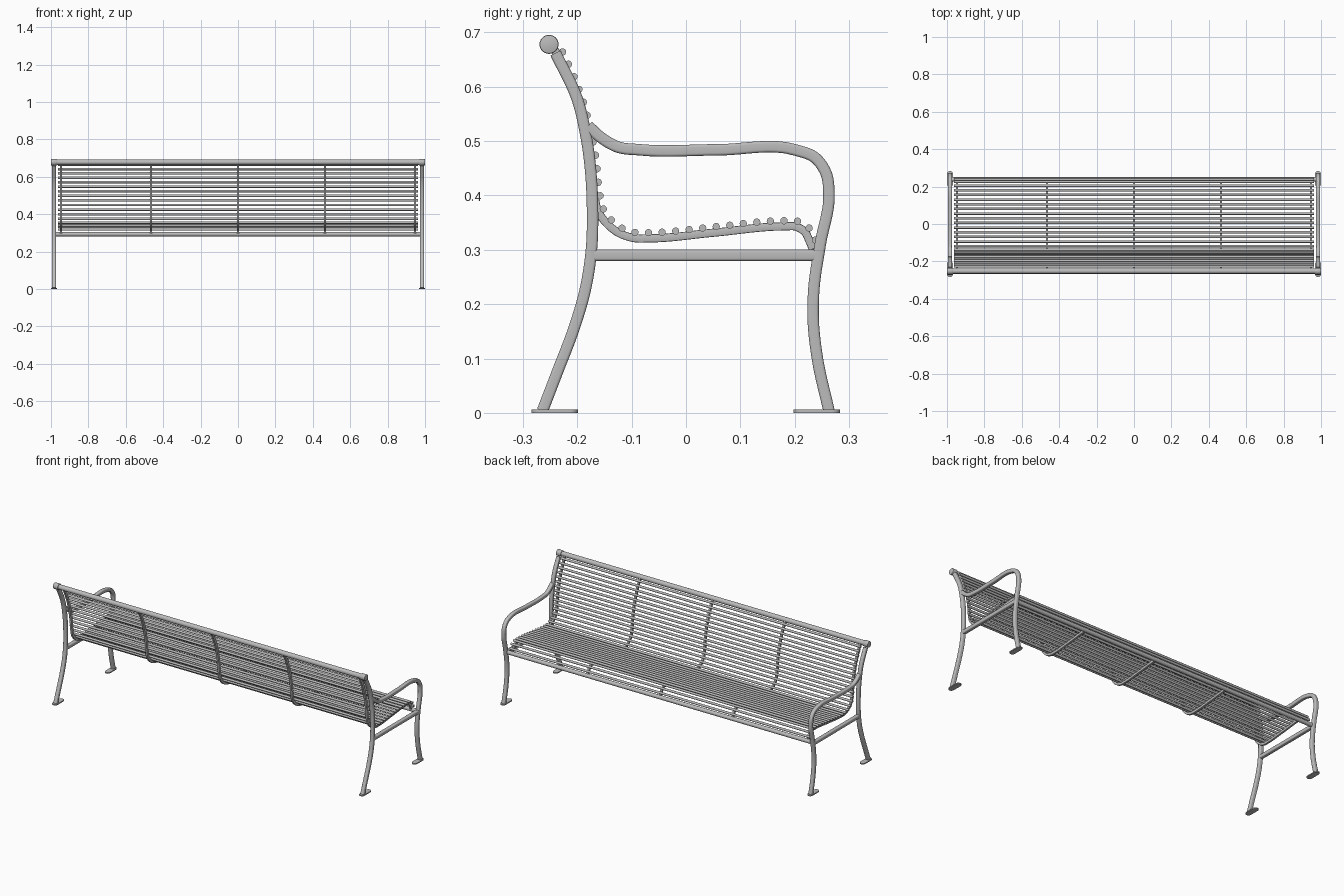
import bpy, bmesh, math
from mathutils import Vector, Matrix

cube = bpy.data.objects.get("Cube")
if cube:
    bpy.data.objects.remove(cube, do_unlink=True)

steel = bpy.data.materials.new("grey steel")
steel.use_nodes = True
GREY = (0.5, 0.5, 0.5, 1)
steel.diffuse_color = GREY
steel.node_tree.nodes["Principled BSDF"].inputs["Base Color"].default_value = GREY


def finish(name, bm):
    bmesh.ops.recalc_face_normals(bm, faces=bm.faces)
    mesh = bpy.data.meshes.new(name)
    bm.to_mesh(mesh)
    bm.free()
    obj = bpy.data.objects.new(name, mesh)
    bpy.context.collection.objects.link(obj)
    mesh.materials.append(steel)
    bpy.ops.object.select_all(action='DESELECT')
    obj.select_set(True)
    bpy.context.view_layer.objects.active = obj
    bpy.ops.object.shade_smooth_by_angle(angle=math.radians(40))
    return obj


def smooth_path(points, steps=8):
    """Curve through (y, z) points, parametrised by chord length."""
    p = [Vector(q) for q in points]
    p = [2 * p[0] - p[1]] + p + [2 * p[-1] - p[-2]]
    out = []
    for a, b, c, d in zip(p, p[1:], p[2:], p[3:]):
        l0, l1, l2 = (b - a).length, (c - b).length, (d - c).length
        m1 = ((b - a) / l0 * l1 + (c - b) / l1 * l0) / (l0 + l1) * l1
        m2 = ((c - b) / l1 * l2 + (d - c) / l2 * l1) / (l1 + l2) * l1
        for i in range(steps):
            t = i / steps
            out.append((2*t**3 - 3*t**2 + 1) * b + (t**3 - 2*t**2 + t) * m1
                       + (3*t**2 - 2*t**3) * c + (t**3 - t**2) * m2)
    return out + [p[-2]]


def normals(path):
    result = []
    for i in range(len(path)):
        t = (path[min(i + 1, len(path) - 1)] - path[max(i - 1, 0)]).normalized()
        result.append(Vector((-t.y, t.x)))
    return result


def rounded_box(half_w, half_h, r, seg=4):
    """Rounded rectangle outline as (x, normal offset) pairs."""
    out = []
    for k, (sx, sy) in enumerate([(1, 1), (-1, 1), (-1, -1), (1, -1)]):
        for i in range(seg + 1):
            a = math.pi / 2 * (k + i / seg)
            out.append((sx * (half_w - r) + r * math.cos(a),
                        sy * (half_h - r) + r * math.sin(a)))
    return out


def sweep(bm, path, section, x):
    """Sweep a section along a path in the side plane at x."""
    rings = []
    for p, n in zip(path, normals(path)):
        rings.append([bm.verts.new((x + u, p.x + n.x * v, p.y + n.y * v))
                      for u, v in section])
    k = len(section)
    for a, b in zip(rings, rings[1:]):
        for i in range(k):
            bm.faces.new((a[i], a[(i + 1) % k], b[(i + 1) % k], b[i]))
    bm.faces.new(rings[0])
    bm.faces.new(rings[-1])


def rod(bm, y, z, x0, x1, r, sides):
    """Round bar running along x."""
    place = Matrix.Translation(((x0 + x1) / 2, y, z)) @ Matrix.Rotation(math.pi / 2, 4, 'Y')
    bmesh.ops.create_cone(bm, cap_ends=True, segments=sides, radius1=r, radius2=r,
                          depth=x1 - x0, matrix=place)


END_X = 0.984
tube = rounded_box(0.0108, 0.0105, 0.005)

# Side frames: back leg, armrest with front leg, stretcher
back_leg = smooth_path([(-0.264, 0.004), (-0.236, 0.077), (-0.208, 0.15), (-0.185, 0.228),
                        (-0.174, 0.3), (-0.172, 0.375), (-0.183, 0.504), (-0.2, 0.577),
                        (-0.24, 0.662)])
arm_leg = smooth_path([(-0.18, 0.528), (-0.157, 0.507), (-0.125, 0.489), (-0.085, 0.484),
                       (0.06, 0.484), (0.2, 0.484), (0.238, 0.469), (0.258, 0.44),
                       (0.263, 0.402), (0.247, 0.31), (0.235, 0.225), (0.234, 0.172),
                       (0.242, 0.0985), (0.263, 0.004)])
stretcher = [Vector((-0.172, 0.29)), Vector((0.24, 0.29))]

for side, x in (("right", -END_X), ("left", END_X)):
    for part, path in (("back_leg", back_leg), ("armrest_and_front_leg", arm_leg),
                       ("side_stretcher", stretcher)):
        bm = bmesh.new()
        sweep(bm, path, tube, x)
        finish(f"{side}_{part}", bm)

    # Foot plates with rounded ends
    for part, y in (("back_foot", -0.2415), ("front_foot", 0.2405)):
        bm = bmesh.new()
        plate = [bm.verts.new((x + u, y + v, 0))
                 for u, v in rounded_box(0.0155, 0.043, 0.0154, 6)]
        face = bm.faces.new(plate)
        top = bmesh.ops.extrude_face_region(bm, geom=[face])
        bmesh.ops.translate(bm, vec=(0, 0, 0.006),
                            verts=[g for g in top["geom"] if isinstance(g, bmesh.types.BMVert)])
        finish(f"{side}_{part}", bm)

    # End cap on the top rail
    bm = bmesh.new()
    rod(bm, -0.252, 0.678, x - 0.016, x + 0.016, 0.0175, 28)
    rims = [e for e in bm.edges if abs(e.verts[0].co.x - e.verts[1].co.x) < 1e-5]
    bmesh.ops.bevel(bm, geom=rims, offset=0.003, segments=2, profile=0.5, affect='EDGES')
    finish(f"{side}_rail_cap", bm)

# Long rails
for name, y, z, r in (("top_rail", -0.252, 0.678, 0.014), ("front_rail", 0.239, 0.293, 0.0115)):
    bm = bmesh.new()
    rod(bm, y, z, -END_X, END_X, r, 24)
    finish(name, bm)

# Seat and back line followed by the slat rods
seat_line = smooth_path([(-0.227, 0.664), (-0.208, 0.623), (-0.19, 0.575), (-0.182, 0.548),
                         (-0.166, 0.472), (-0.158, 0.4), (-0.152, 0.375), (-0.137, 0.3545),
                         (-0.118, 0.34), (-0.094, 0.332), (-0.07, 0.3315), (0.05, 0.342),
                         (0.179, 0.3535), (0.204, 0.353), (0.2265, 0.34), (0.238, 0.318)])

# Evenly spaced rods along the line
ROD_COUNT = 30
lengths = [0]
for a, b in zip(seat_line, seat_line[1:]):
    lengths.append(lengths[-1] + (b - a).length)
bm = bmesh.new()
for i in range(ROD_COUNT):
    want = lengths[-1] * i / (ROD_COUNT - 1)
    j = max(k for k in range(len(lengths) - 1) if lengths[k] <= want)
    p = seat_line[j].lerp(seat_line[j + 1], (want - lengths[j]) / (lengths[j + 1] - lengths[j]))
    rod(bm, p.x, p.y, -0.962, 0.962, 0.0067, 14)
finish("slat_rods", bm)

# Support straps behind and under the rods, tied into both rails
under = [p - n * 0.0105 for p, n in zip(seat_line, normals(seat_line))]
under = [Vector((-0.246, 0.674))] + under + [Vector((0.236, 0.295))]
strap = rounded_box(0.006, 0.0075, 0.002, 2)
for name, x in (("right_end", -0.947), ("right", -0.465), ("middle", 0), ("left", 0.465),
                ("left_end", 0.947)):
    bm = bmesh.new()
    sweep(bm, under, strap, x)
    finish(f"{name}_strap", bm)
